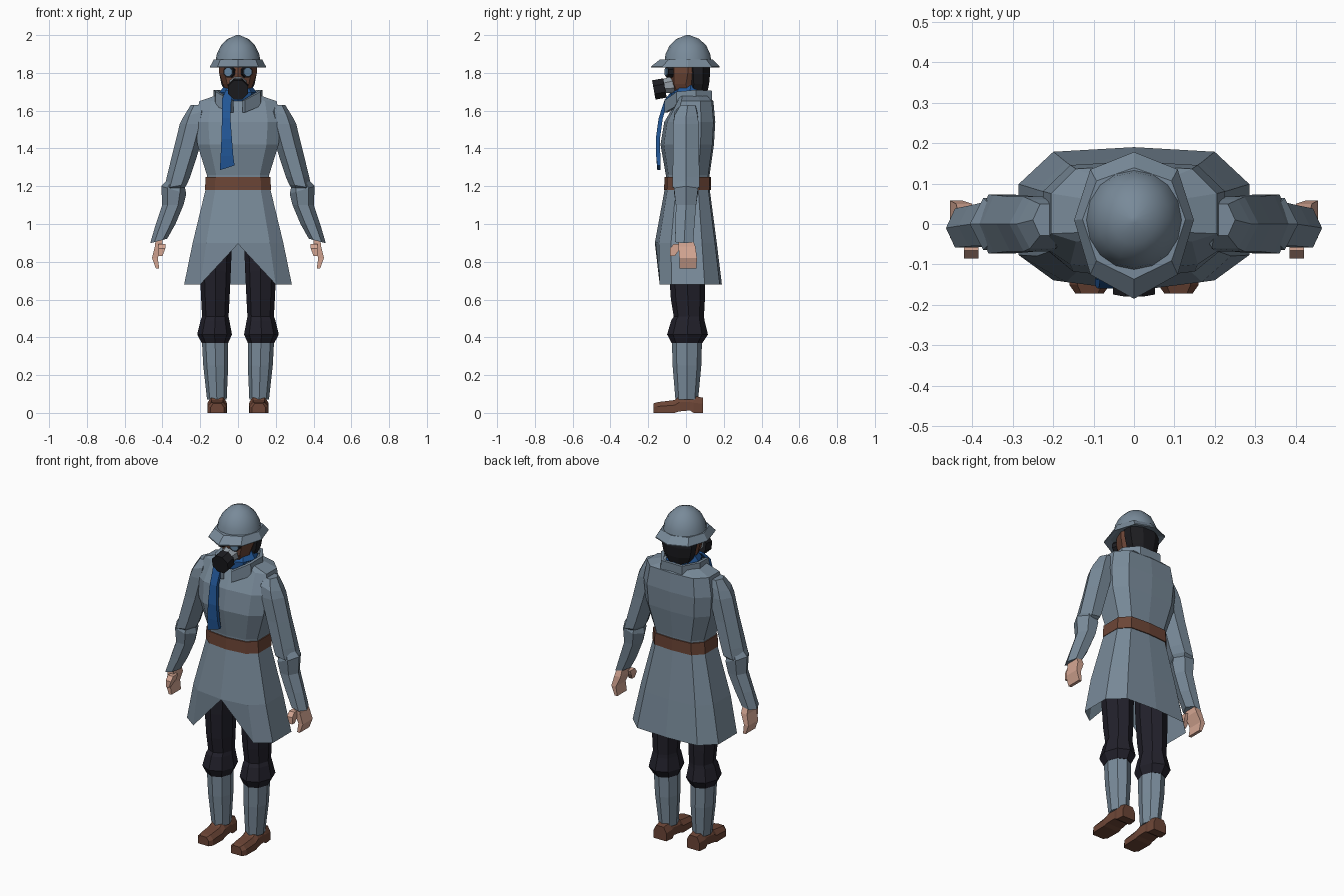
import bpy, bmesh, math
from mathutils import Vector

if "Cube" in bpy.data.objects:
    bpy.data.objects.remove(bpy.data.objects["Cube"])


def material(name, r, g, b):
    m = bpy.data.materials.new(name)
    m.diffuse_color = (r, g, b, 1)
    m.use_nodes = True
    m.node_tree.nodes["Principled BSDF"].inputs["Base Color"].default_value = m.diffuse_color
    return m


CLOTH = material("grey blue cloth", 0.19, 0.255, 0.32)
LEATHER = material("brown leather", 0.15, 0.06, 0.037)
TROUSER = material("dark trouser cloth", 0.016, 0.015, 0.024)
BLACK = material("black rubber", 0.012, 0.012, 0.015)
SCARF = material("blue scarf cloth", 0.016, 0.095, 0.31)
SKIN = material("skin", 0.66, 0.38, 0.29)
GLASS = material("lens blue", 0.12, 0.22, 0.34)
METAL = material("pale metal", 0.3, 0.34, 0.38)


def loft(name, rings, mat, caps=True, closed=True, mirror=False, solid=0):
    """Skin a list of equal-length point rings into one object."""
    bm = bmesh.new()
    rows = [[bm.verts.new(p) for p in ring] for ring in rings]
    n = len(rows[0])
    for a, b in zip(rows, rows[1:]):
        for i in range(n if closed else n - 1):
            j = (i + 1) % n
            bm.faces.new((a[i], a[j], b[j], b[i]))
    if caps:
        bm.faces.new(rows[0])
        bm.faces.new(rows[-1])
    bmesh.ops.recalc_face_normals(bm, faces=bm.faces)
    me = bpy.data.meshes.new(name)
    bm.to_mesh(me)
    bm.free()
    me.materials.append(mat)
    ob = bpy.data.objects.new(name, me)
    bpy.context.collection.objects.link(ob)
    if solid:
        s = ob.modifiers.new("thickness", 'SOLIDIFY')
        s.thickness, s.offset = solid, 0
    if mirror:
        ob.modifiers.new("mirror", 'MIRROR')
    return ob


def oval(z, cx, cy, rx, ry, n=8, turn=0, tilt=0):
    """Horizontal polygon ring; tilt raises the -x side."""
    pts = []
    for i in range(n):
        a = 2 * math.pi * (i + turn) / n
        pts.append((cx + rx * math.cos(a), cy + ry * math.sin(a), z - tilt * math.cos(a)))
    return pts


def box_ring(z, x0, x1, y0, y1):
    return [(x0, y0, z), (x1, y0, z), (x1, y1, z), (x0, y1, z)]


def coat_ring(z, hx, yf, yb, front_z=None):
    """Ten-sided coat section; front_z lifts the front middle point."""
    half = [(.7 * hx, .94 * yb), (hx, .52 * yb), (hx, .48 * yf), (.7 * hx, .87 * yf)]
    pts = [(0, yb, z)] + [(x, y, z) for x, y in half] + [(0, yf, front_z or z)]
    return pts + [(-x, y, z) for x, y in reversed(half)]


def disc(name, mat, centre, direction, radius, depth, n=8, taper=1):
    """Short cylinder along any direction."""
    d = Vector(direction).normalized()
    q = d.to_track_quat('Z', 'Y')
    rings = []
    for h, r in ((-depth / 2, radius), (depth / 2, radius * taper)):
        rings.append([Vector(centre) + q @ Vector((x, y, h))
                      for x, y, _ in oval(0, 0, 0, r, r, n, .5)])
    return loft(name, rings, mat)


# Coat body, open skirt and belt
loft("coat_body", [coat_ring(1.2, .165, -.105, .12), coat_ring(1.26, .165, -.107, .125),
                   coat_ring(1.42, .215, -.135, .148), coat_ring(1.54, .225, -.115, .155),
                   coat_ring(1.65, .205, -.05, .145), coat_ring(1.69, .09, -.04, .11)], CLOTH)
loft("coat_skirt", [coat_ring(1.21, .165, -.108, .122),
                    coat_ring(.9, .24, -.165, .163),
                    coat_ring(.68, .285, -.16, .19, .895)], CLOTH, caps=False)
loft("belt", [coat_ring(1.18, .175, -.116, .132), coat_ring(1.25, .171, -.114, .132)], LEATHER)

# Collar, open at the front
edge = [(.03, -.105, 1.59, 1.655), (.11, -.045, 1.625, 1.70), (.12, .05, 1.64, 1.71), (.065, .13, 1.65, 1.705)]
edge = [(-x, y, a, b) for x, y, a, b in edge] + edge[::-1]
loft("collar", [[(x * 1.02, y, a) for x, y, a, b in edge], [(x, y, b) for x, y, a, b in edge]],
     CLOTH, caps=False, closed=False, solid=.02)

# Sleeves: upper part flares over the forearm part
loft("upper_sleeves", [oval(1.63, .215, .01, .035, .045, 6), oval(1.585, .225, 0, .065, .07, 6, tilt=.02),
                       oval(1.53, .238, 0, .07, .078, 6), oval(1.40, .272, 0, .068, .078, 6),
                       oval(1.25, .315, 0, .062, .083, 6), oval(1.20, .33, 0, .06, .084, 6, tilt=.01),
                       oval(1.18, .335, 0, .045, .055, 6)], CLOTH, mirror=True)
loft("forearm_sleeves", [oval(1.24, .33, 0, .04, .05, 6), oval(1.18, .34, 0, .066, .074, 6, tilt=-.02),
                         oval(1.10, .345, 0, .056, .062, 6), oval(1.0, .383, -.005, .052, .058, 6),
                         oval(.91, .42, -.01, .045, .056, 6, tilt=.012)], CLOTH, mirror=True)

# Hands and thumbs
loft("hands", [box_ring(.93, .4, .435, -.04, .03), box_ring(.88, .4, .44, -.04, .05),
               box_ring(.82, .425, .455, -.035, .058), box_ring(.765, .417, .435, -.035, .055)],
     SKIN, mirror=True)
loft("thumbs", [box_ring(.895, .385, .42, -.065, -.02), box_ring(.87, .385, .42, -.085, -.03),
                box_ring(.83, .4, .42, -.085, -.06)], SKIN, mirror=True)

# Trousers with baggy knees, wrapped shins
loft("trousers", [oval(.95, .115, .01, .085, .1), oval(.75, .12, .005, .082, .095),
                  oval(.6, .12, .01, .075, .09), oval(.51, .12, .015, .07, .08),
                  oval(.49, .122, .01, .076, .088), oval(.415, .124, .008, .092, .108),
                  oval(.37, .122, .005, .07, .082)], TROUSER, mirror=True)
loft("shin_wraps", [oval(.4, .122, .005, .07, .08), oval(.25, .118, .005, .066, .076),
                    oval(.07, .112, .004, .052, .06)], CLOTH, mirror=True)

# Shoes: sections along y as (y, half width, top, bottom)
shoe = [(-.172, .035, .05, 0), (-.15, .05, .057, 0), (-.06, .052, .068, 0), (-.035, .05, .088, .008),
        (.02, .045, .09, .013), (.04, .048, .09, 0), (.09, .042, .08, 0)]
rings = []
for y, w, top, low in shoe:
    rings.append([(.11 - w, y, low), (.11 + w, y, low), (.11 + w, y, low + (top - low) * .6),
                  (.11 + w * .6, y, top), (.11 - w * .6, y, top), (.11 - w, y, low + (top - low) * .6)])
loft("shoes", rings, LEATHER, mirror=True)

# Head and hair
loft("head", [oval(1.62, 0, .03, .055, .055), oval(1.69, 0, .01, .06, .075), oval(1.74, 0, 0, .08, .09),
              oval(1.8, 0, .01, .1, .105), oval(1.87, 0, .01, .1, .1)], LEATHER)
loft("hair", [oval(1.69, 0, .06, .07, .055, 8, .5), oval(1.74, 0, .065, .095, .062, 8, .5),
              oval(1.8, 0, .065, .108, .068, 8, .5), oval(1.87, 0, .06, .108, .068, 8, .5)], BLACK)

# Gas mask and lenses
disc("mask_snout", METAL, (0, -.09, 1.735), (0, -1, -.15), .05, .05, taper=.8)
disc("mask_filter", BLACK, (0, -.141, 1.715), (0, -1, -.18), .056, .06)
for side in (-1, 1):
    aim = (side * .35, -1, 0)
    disc("lens_rim", BLACK, (side * .045, -.088, 1.805), aim, .031, .03)
    disc("lens", GLASS, (side * .05, -.104, 1.805), aim, .023, .008)

# Scarf wrap and hanging tail
loft("scarf_wrap", [oval(1.65, 0, .02, .095, .1), oval(1.695, 0, .02, .1, .1),
                    oval(1.735, 0, .025, .07, .075)], SCARF)
tail = [(1.71, -.065, -.02, -.07), (1.66, -.085, -.035, -.112), (1.56, -.085, -.04, -.145),
        (1.45, -.088, -.032, -.16), (1.36, -.092, -.025, -.158)]
rings = [box_ring(z, x0, x1, y, y + .022) for z, x0, x1, y in tail]
rings.append([(x, y, 1.285 if x < -.05 else 1.31) for x, y, _ in box_ring(0, -.096, -.018, -.152, -.135)])
loft("scarf_tail", rings, SCARF)

# Helmet: smooth dome and faceted brim
dome = loft("helmet_dome", [oval(1.85, 0, .01, .122, .126, 16), oval(1.9, 0, .01, .112, .118, 16),
                            oval(1.945, 0, .01, .09, .097, 16), oval(1.98, 0, .01, .055, .06, 16),
                            oval(2.0, 0, .01, .008, .008, 16)], CLOTH)
bpy.context.view_layer.objects.active = dome
dome.select_set(True)
bpy.ops.object.shade_smooth_by_angle(angle=math.radians(40))
brim = [(0, .178), (.108, .135), (.148, .01), (.108, -.125), (0, -.185),
        (-.108, -.125), (-.148, .01), (-.108, .135)]
loft("helmet_brim", [[(x * .8, y * .75, 1.84) for x, y in brim], [(x, y, 1.828) for x, y in brim],
                     [(x, y, 1.834) for x, y in brim],
                     [(x * .86, y * .76 + .004, 1.872) for x, y in brim]], CLOTH)
